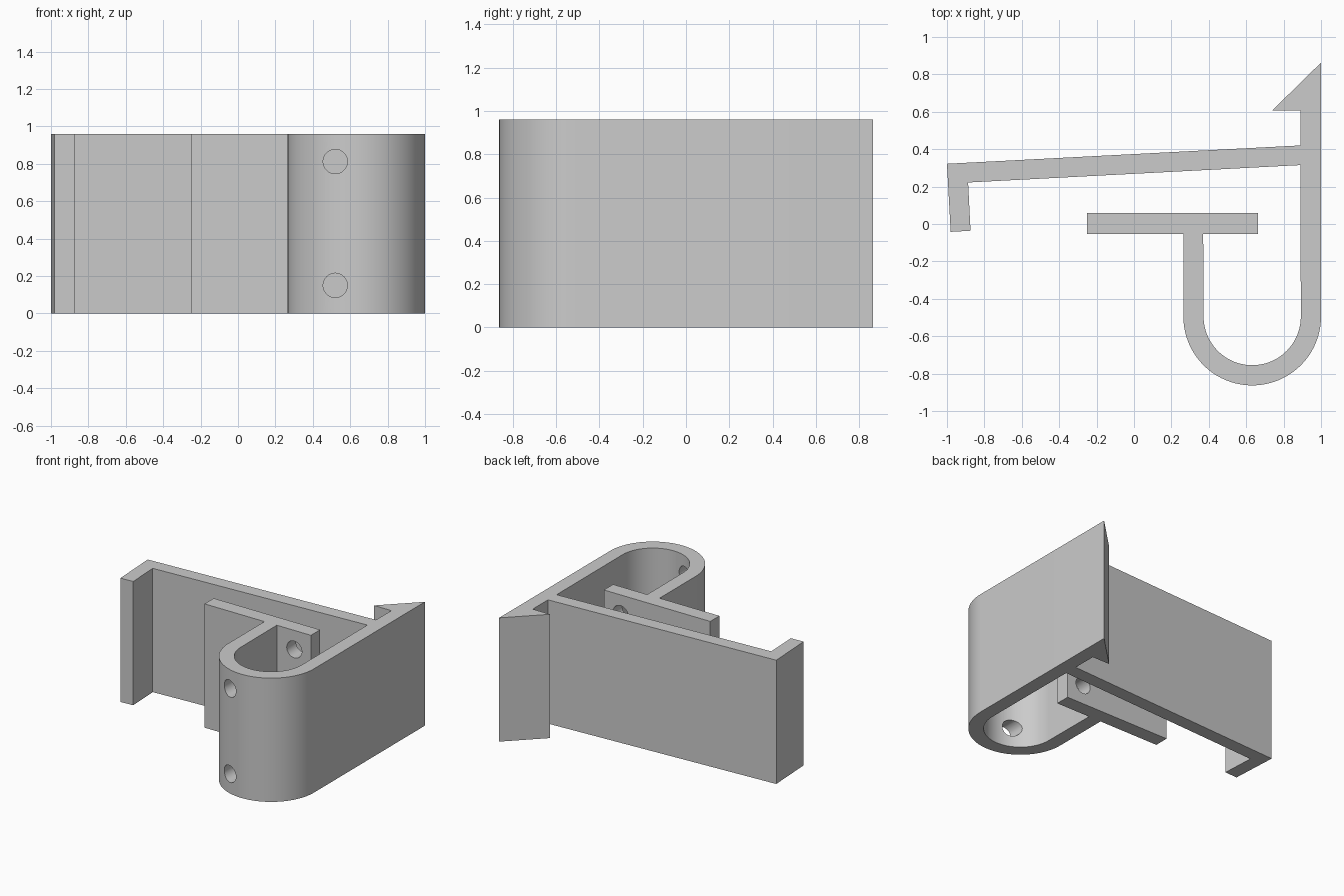
import bpy, bmesh
from math import pi, cos, sin, radians
from mathutils import Matrix

cube = bpy.data.objects.get("Cube")
if cube:
    bpy.data.objects.remove(cube, do_unlink=True)

HEIGHT = 0.96
BEND = (0.632, -0.495)      # centre of the U bend
OUTER, INNER = 0.368, 0.26

# Material
grey = bpy.data.materials.new("plain_grey")
grey.use_nodes = True
colour = (0.6, 0.6, 0.6, 1)
grey.diffuse_color = colour
grey.node_tree.nodes["Principled BSDF"].inputs["Base Color"].default_value = colour


def arc(radius, start, end, steps=40):
    angles = [start + (end - start) * i / steps for i in range(steps + 1)]
    return [(BEND[0] + radius * cos(a), BEND[1] + radius * sin(a)) for a in angles]


def make_object(name, bm):
    bmesh.ops.recalc_face_normals(bm, faces=bm.faces)
    mesh = bpy.data.meshes.new(name)
    bm.to_mesh(mesh)
    bm.free()
    mesh.materials.append(grey)
    obj = bpy.data.objects.new(name, mesh)
    bpy.context.collection.objects.link(obj)
    return obj


# Clip outline: barb, sloping arm with hooked end, U bend, stem and plate
barb = [(1, 0.863), (0.74, 0.608), (0.89, 0.608)]
arm = [(0.89, 0.42), (-1, 0.322), (-0.98, -0.042), (-0.874, -0.036),
       (-0.887, 0.222), (0.89, 0.315)]
plate = [(0.37, -0.053), (0.663, -0.053), (0.663, 0.06),
         (-0.25, 0.06), (-0.25, -0.053), (0.264, -0.053)]
outline = barb + arm + arc(INNER, 0, -pi) + plate + arc(OUTER, pi, 2 * pi)

bm = bmesh.new()
base = bm.faces.new([bm.verts.new((x, y, 0)) for x, y in outline])
top = bmesh.ops.extrude_face_region(bm, geom=[base])["geom"]
bmesh.ops.translate(bm, vec=(0, 0, HEIGHT),
                    verts=[v for v in top if isinstance(v, bmesh.types.BMVert)])
clip = make_object("spring_clip", bm)

# Screw holes through the bend and the plate
bm = bmesh.new()
for z in (0.15, 0.812):
    place = Matrix.Translation((0.52, -0.4, z)) @ Matrix.Rotation(pi / 2, 4, 'X')
    bmesh.ops.create_cone(bm, cap_ends=True, segments=32, radius1=0.065,
                          radius2=0.065, depth=1.2, matrix=place)
drill = make_object("screw_hole_cutter", bm)
drill.hide_render = True

cut = clip.modifiers.new("screw_holes", 'BOOLEAN')
cut.operation = 'DIFFERENCE'
cut.solver = 'EXACT'
cut.object = drill

# Apply the cut and smooth the curved walls
bpy.ops.object.select_all(action='DESELECT')
clip.select_set(True)
bpy.context.view_layer.objects.active = clip
bpy.ops.object.modifier_apply(modifier=cut.name)
bpy.data.objects.remove(drill, do_unlink=True)
bpy.ops.object.shade_smooth_by_angle(angle=radians(30))
